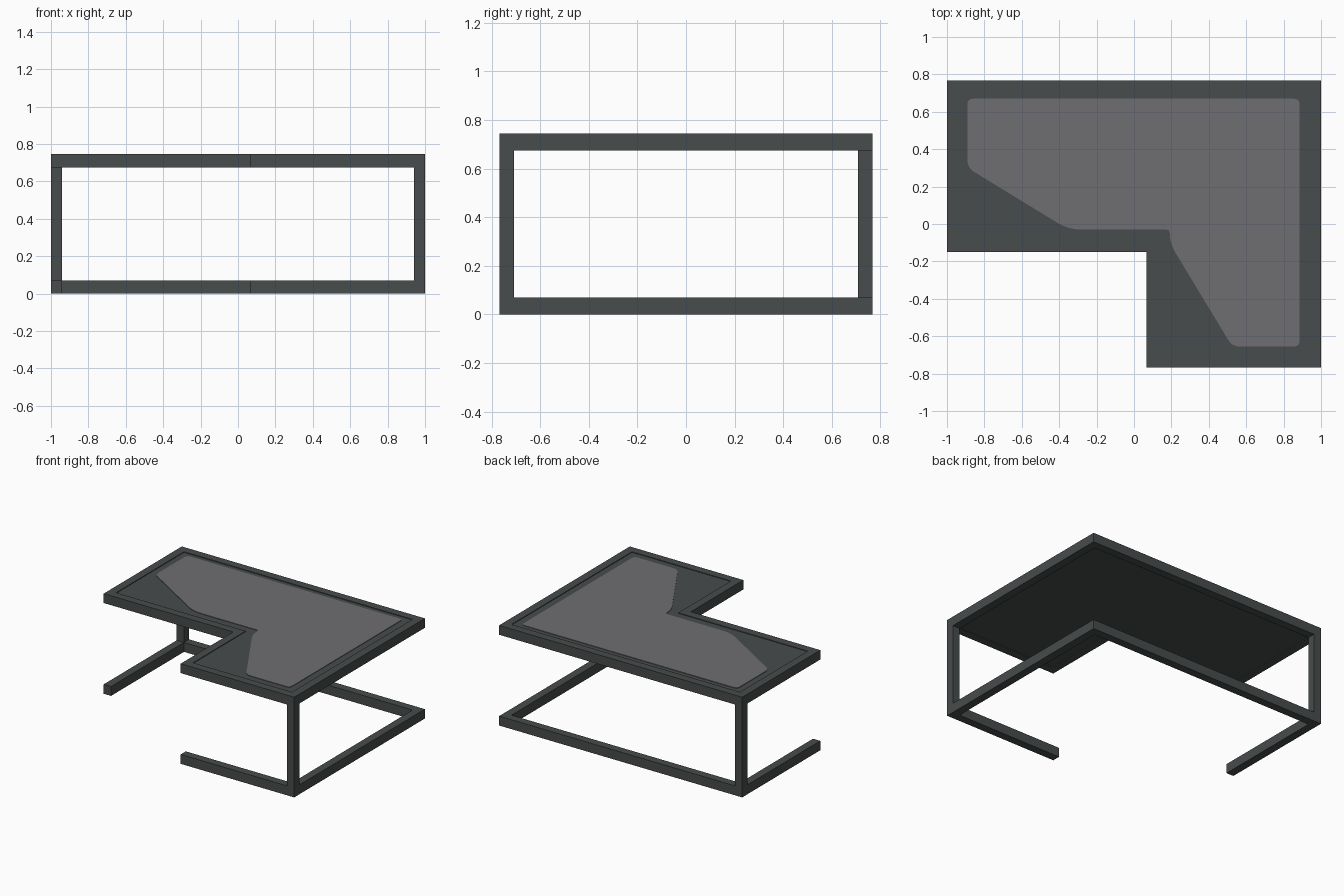
import bpy, bmesh
from mathutils import Vector

if "Cube" in bpy.data.objects:
    bpy.data.objects.remove(bpy.data.objects["Cube"])

def material(name, rgb):
    m = bpy.data.materials.new(name)
    m.diffuse_color = (*rgb, 1)
    m.use_nodes = True
    m.node_tree.nodes["Principled BSDF"].inputs["Base Color"].default_value = m.diffuse_color
    return m

DARK = material("dark slate", (0.064, 0.072, 0.072))
GREY = material("warm grey", (0.156, 0.153, 0.162))

def finish(name, bm, mat):
    bmesh.ops.recalc_face_normals(bm, faces=bm.faces[:])
    me = bpy.data.meshes.new(name)
    bm.to_mesh(me)
    bm.free()
    me.materials.append(mat)
    ob = bpy.data.objects.new(name, me)
    bpy.context.collection.objects.link(ob)
    return ob

def prism(name, pts, z0, z1, mat):
    """Flat outline extruded from z0 to z1."""
    bm = bmesh.new()
    f = bm.faces.new([bm.verts.new((x, y, z0)) for x, y in pts])
    r = bmesh.ops.extrude_face_region(bm, geom=[f])
    top = [v for v in r["geom"] if isinstance(v, bmesh.types.BMVert)]
    bmesh.ops.translate(bm, verts=top, vec=(0, 0, z1 - z0))
    return finish(name, bm, mat)

def ring(name, outer, inner, z0, z1, mat):
    """Closed rail between two matching outlines."""
    bm = bmesh.new()
    loops = [[bm.verts.new((x, y, z)) for x, y in o]
             for o, z in ((outer, z0), (outer, z1), (inner, z1), (inner, z0))]
    n = len(outer)
    for k in range(4):
        a, b = loops[k], loops[(k + 1) % 4]
        for i in range(n):
            j = (i + 1) % n
            bm.faces.new((a[i], a[j], b[j], b[i]))
    return finish(name, bm, mat)

def rounded(pts, steps=5):
    """Round each corner (x, y, cut length) of an outline."""
    out = []
    for i, (x, y, r) in enumerate(pts):
        p = Vector((x, y))
        a = p + (Vector(pts[i - 1][:2]) - p).normalized() * r
        b = p + (Vector(pts[(i + 1) % len(pts)][:2]) - p).normalized() * r
        for k in range(steps + 1):
            t = k / steps
            out.append(tuple(a * (1 - t) ** 2 + p * 2 * t * (1 - t) + b * t * t))
    return out

X, Y, W = 1.0, 0.768, 0.06        # half width, half depth, rail width
NX, NY = 0.066, -0.15             # corner of the L notch
Z0, Z1 = 0.675, 0.745             # tabletop rail heights

# L-shaped tabletop rail and the panel it holds
outer = [(NX, -Y), (X, -Y), (X, Y), (-X, Y), (-X, NY), (NX, NY)]
inner = [(NX + W, -Y + W), (X - W, -Y + W), (X - W, Y - W),
         (-X + W, Y - W), (-X + W, NY + W), (NX + W, NY + W)]
ring("tabletop_rail", outer, inner, Z0, Z1, DARK)
prism("tabletop_panel", inner, Z0 + 0.006, Z1 - 0.005, DARK)

# Grey rounded desk mat set into the panel
mat_outline = rounded([(-0.89, 0.67, 0.03), (-0.89, 0.30, 0.04), (-0.35, -0.03, 0.07),
                       (0.19, -0.03, 0.02), (0.195, -0.11, 0.05), (0.525, -0.655, 0.04),
                       (0.885, -0.655, 0.03), (0.885, 0.67, 0.03)])
prism("desk_mat", mat_outline, Z1 - 0.006, Z1 - 0.001, GREY)

# Open floor rail running round the outside
prism("floor_rail", [(NX, -Y), (X, -Y), (X, Y), (-X, Y), (-X, NY), (-X + W, NY),
                     (-X + W, Y - W), (X - W, Y - W), (X - W, -Y + W), (NX, -Y + W)],
      0, 0.07, DARK)

# Two legs at opposite corners
for name, s in (("front_right_leg", 1), ("back_left_leg", -1)):
    xs, ys = (s * X, s * (X - W)), (-s * Y, -s * (Y - W))
    prism(name, [(xs[0], ys[0]), (xs[1], ys[0]), (xs[1], ys[1]), (xs[0], ys[1])],
          0.07, Z0, DARK)
